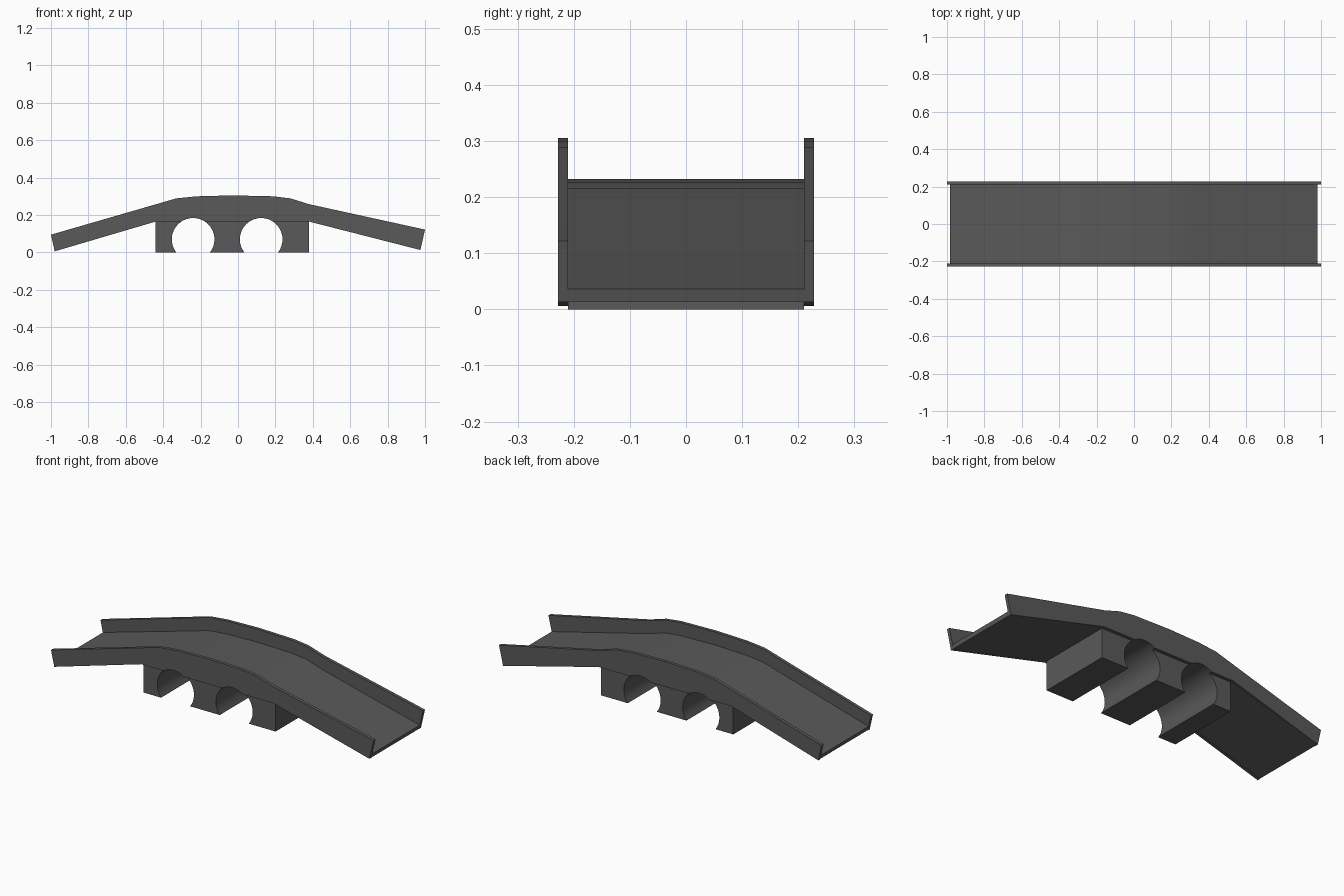
import bpy, bmesh
from math import asin, pi, cos, sin

if "Cube" in bpy.data.objects:
    bpy.data.objects.remove(bpy.data.objects["Cube"])

HOLE_R, HOLE_Z = 0.114, 0.07
HOLES = (0.124, -0.24)
stone = bpy.data.materials.new("dark_stone")
stone.diffuse_color = (0.1, 0.1, 0.1, 1)
stone.use_nodes = True
stone.node_tree.nodes["Principled BSDF"].inputs["Base Color"].default_value = stone.diffuse_color


def arches(z, n):
    """Round openings cut from a bottom edge at height z, running right to left."""
    a = asin((z - HOLE_Z) / HOLE_R)
    return [(cx + HOLE_R * cos(a + (pi - 2 * a) * i / n),
             HOLE_Z + HOLE_R * sin(a + (pi - 2 * a) * i / n))
            for cx in HOLES for i in range(n + 1)]


def extrude_profile(name, pts, y0, y1):
    bm = bmesh.new()
    face = bm.faces.new([bm.verts.new((x, y0, z)) for x, z in pts])
    ext = bmesh.ops.extrude_face_region(bm, geom=[face])["geom"]
    bmesh.ops.translate(bm, vec=(0, y1 - y0, 0),
                        verts=[v for v in ext if isinstance(v, bmesh.types.BMVert)])
    bmesh.ops.recalc_face_normals(bm, faces=bm.faces)
    mesh = bpy.data.meshes.new(name)
    bm.to_mesh(mesh)
    bm.free()
    mesh.materials.append(stone)
    ob = bpy.data.objects.new(name, mesh)
    bpy.context.collection.objects.link(ob)
    bpy.ops.object.select_all(action='DESELECT')
    ob.select_set(True)
    bpy.context.view_layer.objects.active = ob
    bpy.ops.object.shade_smooth_by_angle(angle=0.52)
    return ob


# Crown of the parapet; the road follows it a fixed distance below
crown = [(-0.44, 0.257), (-0.33, 0.289), (-0.22, 0.3), (-0.03, 0.305),
         (0.19, 0.3), (0.28, 0.289), (0.38, 0.258)]
road = [(x, z - 0.073) for x, z in crown]

# Road deck with the arched pier block beneath it
deck = [(-0.98, 0.008), (-0.985, 0.03)] + road + [(0.98, 0.036), (0.975, 0.014)]
deck += [(0.38, 0.165), (0.38, 0)] + arches(0, 28) + [(-0.44, 0), (-0.44, 0.165)]
extrude_profile("deck_and_piers", deck, -0.21, 0.21)

# Parapet walls on both sides, notched by the arch tops
wall = [(-0.98, 0.006), (-1, 0.095)] + crown + [(1, 0.122), (0.975, 0.013)]
wall += [(0.38, 0.165)] + arches(0.165, 10) + [(-0.44, 0.165)]
for side, name in ((-1, "front_parapet"), (1, "back_parapet")):
    extrude_profile(name, wall, side * 0.21, side * 0.228)
